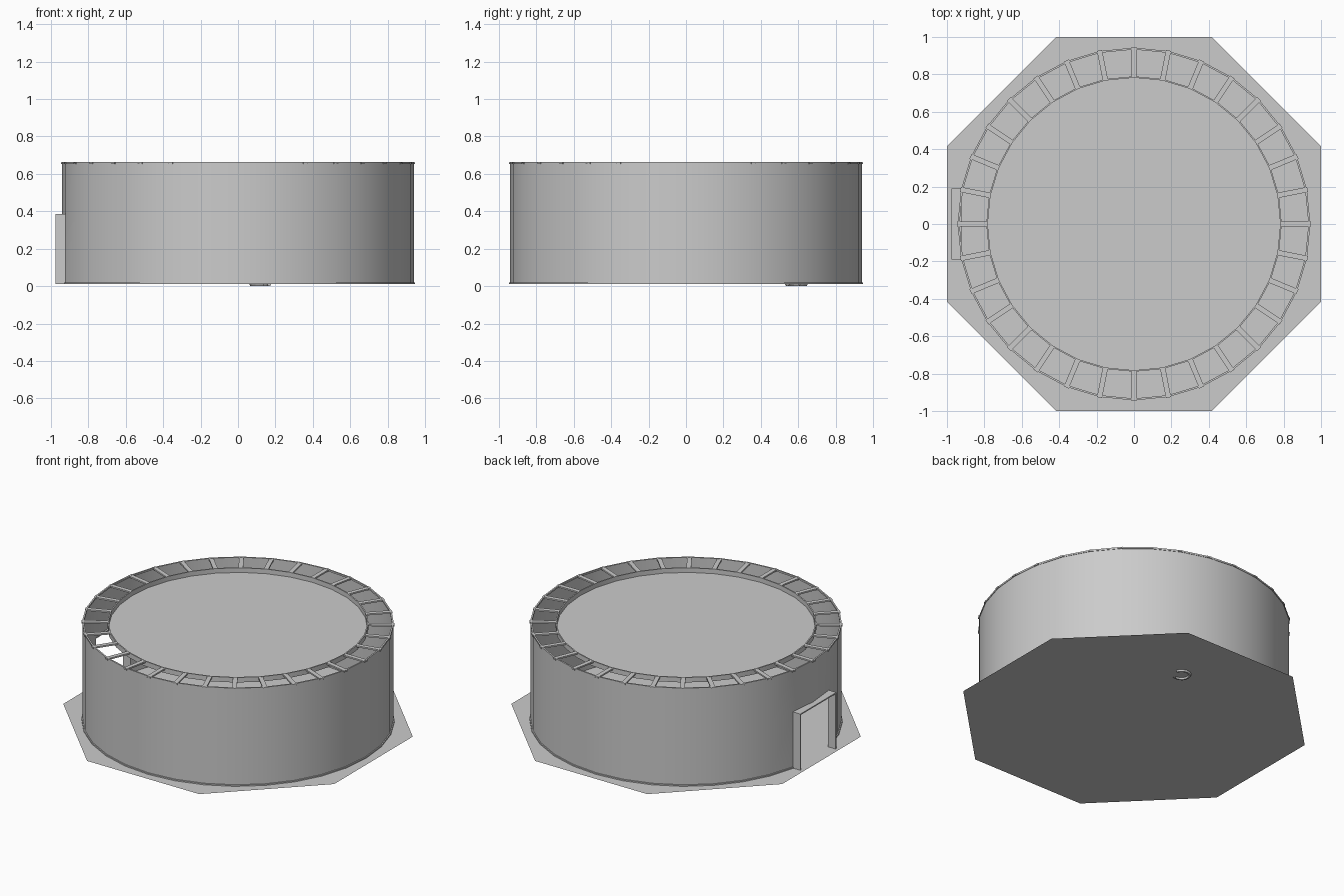
import bpy, bmesh
from math import sin, cos, pi

if "Cube" in bpy.data.objects:
    bpy.data.objects.remove(bpy.data.objects["Cube"])

N = 32            # sides of the round building
BASE, TOP, DOOR_TOP = 0.01, 0.66, 0.38
DOOR_SIDES = (15, 16)   # the two wall sides at -x that are open


def ang(i):
    return 2 * pi * i / N


def finish(name, bm, smooth=False):
    bmesh.ops.remove_doubles(bm, verts=bm.verts, dist=1e-5)
    me = bpy.data.meshes.new(name)
    bm.to_mesh(me)
    bm.free()
    ob = bpy.data.objects.new(name, me)
    bpy.context.collection.objects.link(ob)
    if smooth:
        bpy.ops.object.select_all(action='DESELECT')
        ob.select_set(True)
        bpy.context.view_layer.objects.active = ob
        bpy.ops.object.shade_smooth_by_angle(angle=0.6)
    return ob


def lathe(name, profile, skip=lambda i, k: False, closed=False):
    """Sweep an (r, z) profile around z, leaving out chosen faces."""
    bm = bmesh.new()
    rows = [[bm.verts.new((r * cos(ang(i)), r * sin(ang(i)), z)) for i in range(N)]
            for r, z in profile]
    for k in range(len(rows) if closed else len(rows) - 1):
        a, b = rows[k], rows[(k + 1) % len(rows)]
        for i in range(N):
            if not skip(i, k):
                j = (i + 1) % N
                bm.faces.new((a[i], a[j], b[j], b[i]))
    return finish(name, bm, True)


def box(bm, x0, x1, y0, y1, z0, z1, turn=0.0):
    vs = bmesh.ops.create_cube(bm, size=1)['verts']
    for v in vs:
        x = x0 + (v.co.x + .5) * (x1 - x0)
        y = y0 + (v.co.y + .5) * (y1 - y0)
        z = z0 + (v.co.z + .5) * (z1 - z0)
        v.co = (x * cos(turn) - y * sin(turn), x * sin(turn) + y * cos(turn), z)


def disc(name, r, z, n, offset=0.0):
    bm = bmesh.new()
    bm.faces.new([bm.verts.new((r * cos(offset + 2 * pi * i / n),
                                r * sin(offset + 2 * pi * i / n), z)) for i in range(n)])
    return finish(name, bm)


# octagonal ground slab (a flat sheet)
disc("ground_slab", 1 / cos(pi / 8), BASE, 8, pi / 8)

# round wall with an open doorway
lathe("round_wall", [(0.94, BASE), (0.94, DOOR_TOP), (0.94, TOP)],
      skip=lambda i, k: k == 0 and i in DOOR_SIDES)

# thin skirting around the foot of the wall
lathe("wall_skirting", [(0.947, BASE), (0.947, 0.018), (0.94, 0.018)],
      skip=lambda i, k: i in DOOR_SIDES)

# outer and inner rims carrying the beams
lathe("outer_rim", [(0.933, 0.652), (0.943, 0.652), (0.943, 0.663), (0.933, 0.663)], closed=True)
lathe("inner_rim", [(0.782, 0.63), (0.79, 0.63), (0.79, 0.663), (0.782, 0.663)], closed=True)

# ceiling panel inside the inner rim
disc("roof_panel", 0.785, 0.632, N)

# radial roof beams
bm = bmesh.new()
for i in range(N):
    box(bm, 0.785, 0.946, -0.014, 0.014, 0.652, 0.662, ang(i))
finish("roof_beams", bm)

# door surround: two jambs and a lintel
bm = bmesh.new()
for s in (-1, 1):
    y = sorted((s * 0.182, s * 0.19))
    box(bm, -0.977, -0.922, y[0], y[1], BASE, 0.385)
box(bm, -0.977, -0.922, -0.19, 0.19, 0.377, 0.385)
finish("door_surround", bm)

# small curved handle under the slab
bm = bmesh.new()
n, prev = 12, None
for i in range(n + 1):
    a = pi * 0.1 + 1.5 * pi * i / n
    ring = [bm.verts.new((0.12 + r * cos(a), 0.59 + r * sin(a), z))
            for r, z in ((0.06, BASE), (0.055, 0.0), (0.045, 0.0), (0.04, BASE))]
    if prev:
        for k in range(3):
            bm.faces.new((prev[k], prev[k + 1], ring[k + 1], ring[k]))
    prev = ring
finish("floor_handle", bm)
